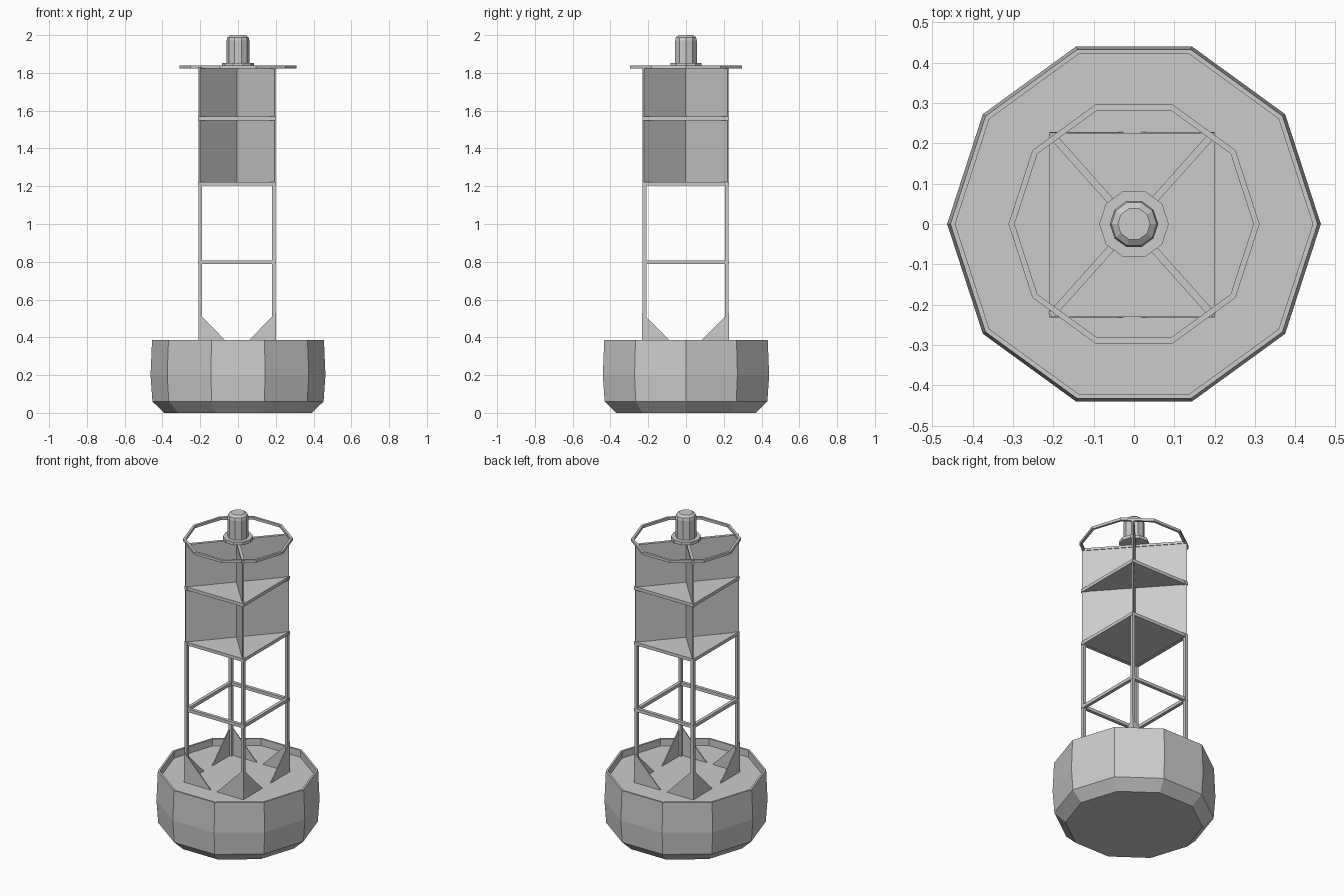
import bpy, bmesh, math
from mathutils import Matrix

if "Cube" in bpy.data.objects:
    bpy.data.objects.remove(bpy.data.objects["Cube"])

CX, CY = -0.005, -0.002      # tower axis
HX, HY = 0.195, 0.218        # tower half spacing (post centres)


def finish(name, bm):
    bmesh.ops.recalc_face_normals(bm, faces=bm.faces)
    me = bpy.data.meshes.new(name)
    bm.to_mesh(me)
    bm.free()
    ob = bpy.data.objects.new(name, me)
    bpy.context.collection.objects.link(ob)
    return ob


def lathe(name, profile, sides=10, closed=False):
    """Faceted revolve of (radius, z) points; open profiles get end caps."""
    bm = bmesh.new()
    rings = [[bm.verts.new((r * math.cos(math.tau * i / sides),
                            r * math.sin(math.tau * i / sides), z))
              for i in range(sides)] for r, z in profile]
    pairs = list(zip(rings, rings[1:])) + ([(rings[-1], rings[0])] if closed else [])
    for a, b in pairs:
        for i in range(sides):
            j = (i + 1) % sides
            bm.faces.new((a[i], a[j], b[j], b[i]))
    if not closed:
        bm.faces.new(rings[0])
        bm.faces.new(rings[-1])
    return finish(name, bm)


def box(name, centre, size, angle=0.0):
    bm = bmesh.new()
    bmesh.ops.create_cube(bm, size=1.0, matrix=Matrix.Translation(centre)
                          @ Matrix.Rotation(angle, 4, 'Z')
                          @ Matrix.Diagonal((*size, 1)))
    return finish(name, bm)


def gusset(name, corner, along, across, leg, t=0.006):
    """Right-triangle plate standing on the deck."""
    bm = bmesh.new()
    sides = []
    for s in (0, t):
        vs = []
        for d, z in ((0, 0.34), (leg, 0.34), (0, 0.53)):
            vs.append(bm.verts.new((corner[0] + along[0] * d + across[0] * s,
                                    corner[1] + along[1] * d + across[1] * s, z)))
        bm.faces.new(vs)
        sides.append(vs)
    for i in range(3):
        j = (i + 1) % 3
        bm.faces.new((sides[0][i], sides[0][j], sides[1][j], sides[1][i]))
    return finish(name, bm)


# Float hull with a raised rim around a recessed deck
lathe("float_hull", [(0.39, 0.0), (0.453, 0.06), (0.463, 0.2), (0.455, 0.385),
                     (0.443, 0.385), (0.443, 0.342)])

# Corner posts and their deck gussets
for sx in (-1, 1):
    for sy in (-1, 1):
        box("corner_post", (CX + sx * HX, CY + sy * HY, 0.775), (0.018, 0.02, 0.87))
        c = (CX + sx * (HX + 0.01), CY + sy * (HY + 0.012))
        gusset("gusset_x", c, (-sx, 0), (0, -sy), 0.185)
        gusset("gusset_y", c, (0, -sy), (-sx, 0), 0.19)

# Horizontal bar frames; the upper two carry reflector plates
for z in (0.797, 1.213, 1.558):
    for s in (-1, 1):
        box("frame_bar_x", (CX, CY + s * HY, z), (2 * HX + 0.022, 0.02, 0.02))
        box("frame_bar_y", (CX + s * HX, CY, z), (0.02, 2 * HY + 0.022, 0.02))
    if z > 1:
        box("reflector_shelf", (CX, CY, z), (2 * HX, 2 * HY, 0.016))

# Crossed vertical reflector panels with top spokes
diag = 2 * math.hypot(HX + 0.006, HY + 0.006)
for s in (-1, 1):
    a = s * math.atan2(HY, HX)
    box("reflector_panel", (CX, CY, 1.517), (diag, 0.01, 0.61), a)
    box("top_spoke", (CX, CY, 1.825), (diag, 0.018, 0.014), a)

# Guard ring
lathe("guard_ring", [(0.311, 1.822), (0.311, 1.838), (0.296, 1.838), (0.296, 1.822)],
      closed=True)

# Lantern
lathe("lantern_base", [(0.086, 1.832), (0.086, 1.852)])
lathe("lantern", [(0.06, 1.85), (0.06, 1.972), (0.056, 1.988), (0.04, 2.0)])
